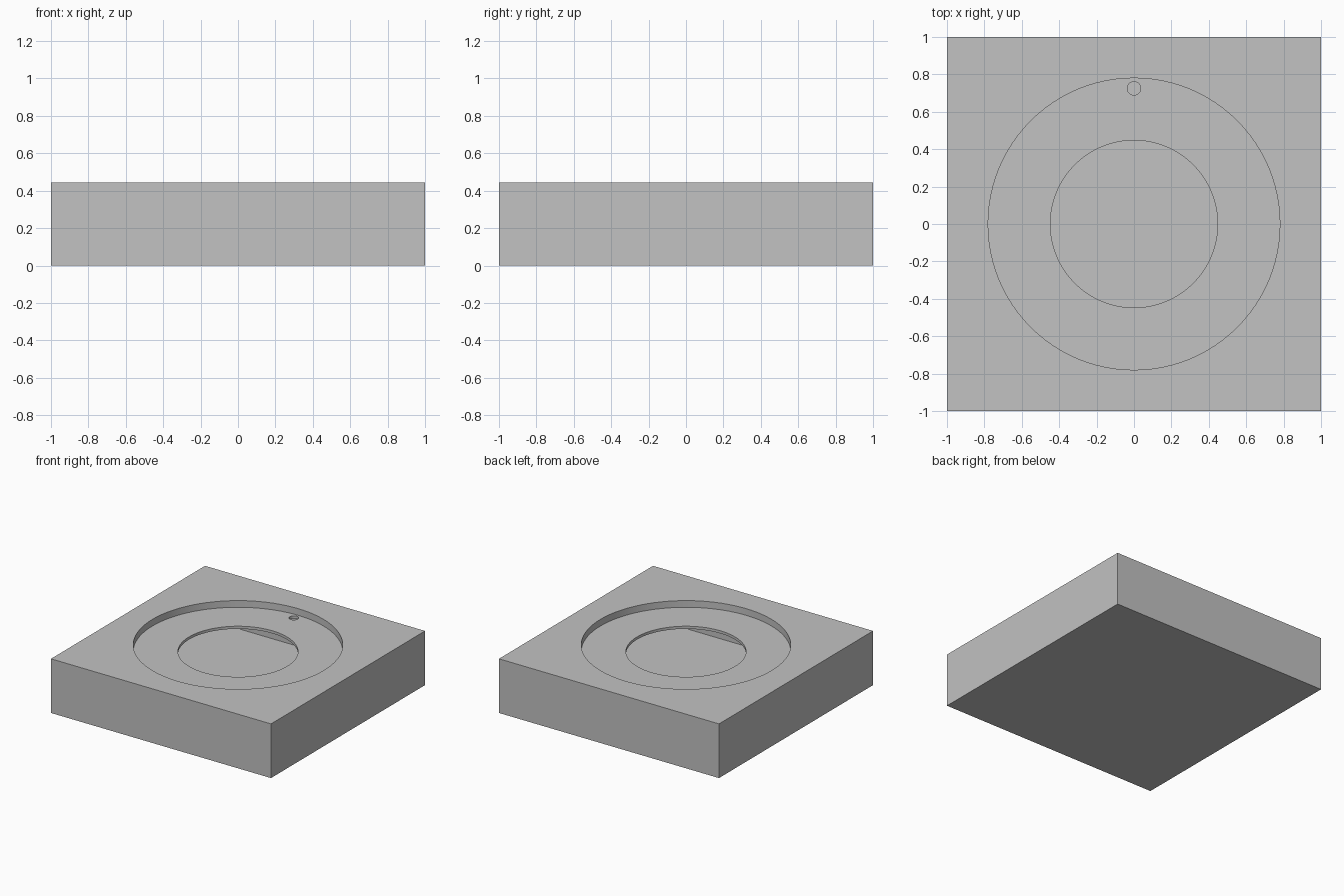
import bpy
import math

HEIGHT = 0.445      # overall height
WALL = 0.022        # shell thickness
LEDGE = 0.39        # height of the recessed ledge

cube = bpy.data.objects.get("Cube")
if cube:
    bpy.data.objects.remove(cube, do_unlink=True)


def block(name, half, z0, z1):
    bpy.ops.mesh.primitive_cube_add(size=2, location=(0, 0, (z0 + z1) / 2))
    ob = bpy.context.object
    ob.name = name
    ob.scale = (half, half, (z1 - z0) / 2)
    bpy.ops.object.transform_apply(location=True, rotation=False, scale=True)
    return ob


def disc(name, radius, z0, z1, y=0, sides=96):
    bpy.ops.mesh.primitive_cylinder_add(
        vertices=sides, radius=radius, depth=z1 - z0, location=(0, y, (z0 + z1) / 2))
    ob = bpy.context.object
    ob.name = name
    return ob


# Square housing
housing = block("housing", 1, 0, HEIGHT)

# Inner chamber, round recess, central opening and small through hole
cutters = [
    block("chamber_cutter", 1 - WALL, WALL, LEDGE - WALL),
    disc("recess_cutter", 0.78, LEDGE, HEIGHT + 0.1),
    disc("opening_cutter", 0.447, LEDGE - 0.1, HEIGHT + 0.1),
    disc("small_hole_cutter", 0.036, LEDGE - 0.1, HEIGHT + 0.1, y=0.725, sides=32),
]
bpy.ops.object.select_all(action="DESELECT")
bpy.context.view_layer.objects.active = housing
housing.select_set(True)
for cutter in cutters:
    cutter.hide_render = True
    cut = housing.modifiers.new(cutter.name, "BOOLEAN")
    cut.operation = "DIFFERENCE"
    cut.solver = "EXACT"
    cut.object = cutter
    bpy.ops.object.modifier_apply(modifier=cut.name)
for cutter in cutters:
    bpy.data.objects.remove(cutter, do_unlink=True)

# Single grey material
grey = bpy.data.materials.new("plain_grey")
grey.use_nodes = True
colour = (0.54, 0.54, 0.54, 1)
grey.diffuse_color = colour
grey.node_tree.nodes["Principled BSDF"].inputs["Base Color"].default_value = colour
housing.data.materials.clear()
housing.data.materials.append(grey)
bpy.ops.object.shade_smooth_by_angle(angle=math.radians(30))
